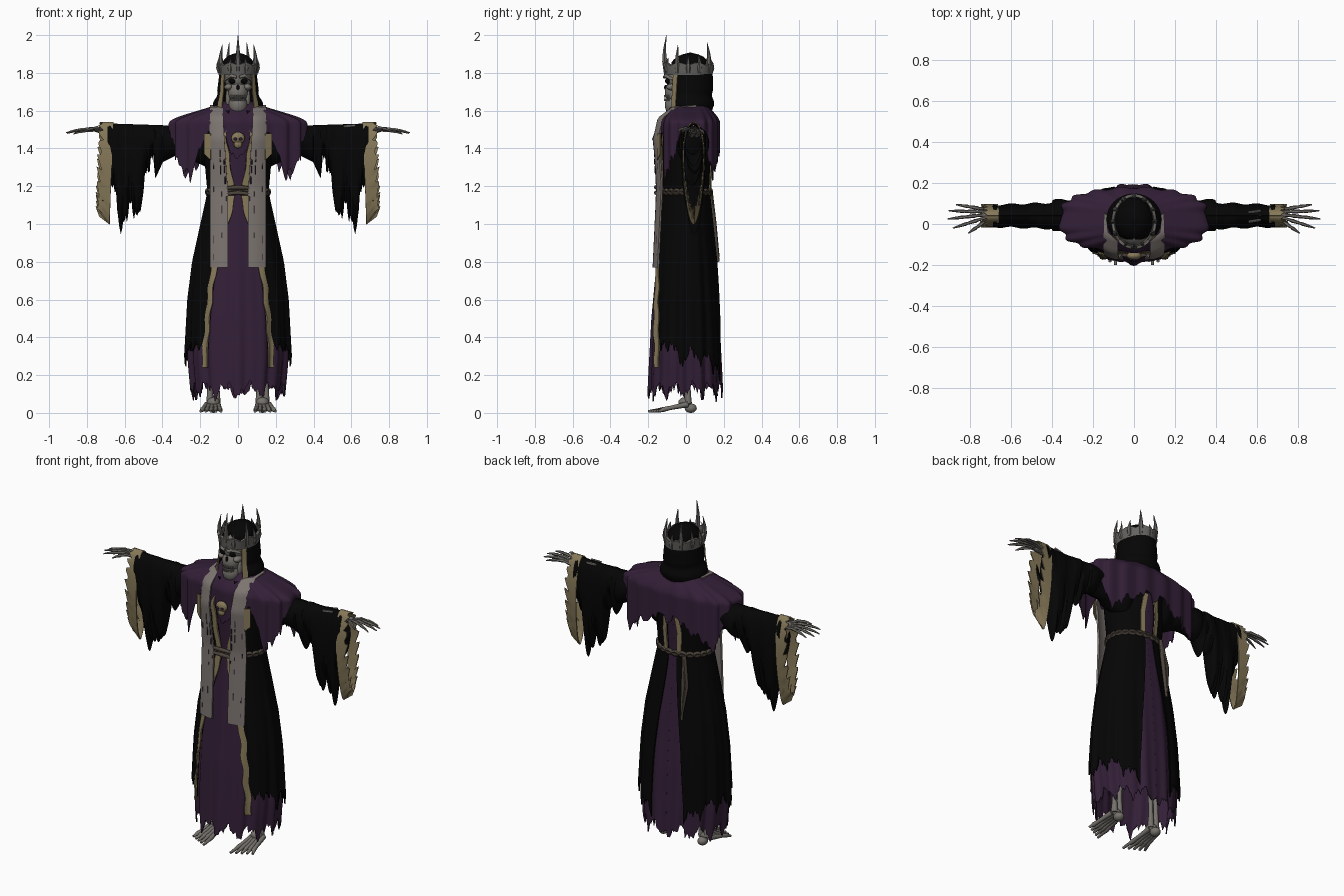
import bpy, bmesh, random
from math import sin, cos, pi, radians
from mathutils import Matrix

random.seed(4)
start_cube = bpy.data.objects.get("Cube")
if start_cube:
    bpy.data.objects.remove(start_cube)


def material(name, r, g, b):
    m = bpy.data.materials.new(name)
    m.use_nodes = True
    m.diffuse_color = (r, g, b, 1)
    shader = m.node_tree.nodes["Principled BSDF"]
    shader.inputs["Base Color"].default_value = (r, g, b, 1)
    shader.inputs["Roughness"].default_value = 0.9
    return m


black = material("black cloth", .0015, .0015, .0015)
purple = material("purple cloth", .033, .0135, .038)
beige = material("beige trim", .24, .19, .1)
grey = material("grey stole", .2, .175, .16)
bone = material("bone", .18, .168, .15)
iron = material("crown metal", .13, .125, .115)
rope = material("belt leather", .07, .055, .042)


def finish(obj, mat, mirror=False, thick=0):
    """Colour an object, apply its modifiers and smooth it."""
    obj.data.materials.append(mat)
    bpy.ops.object.select_all(action='DESELECT')
    obj.select_set(True)
    bpy.context.view_layer.objects.active = obj
    if obj.type == 'CURVE':
        bpy.ops.object.convert(target='MESH')
    obj = bpy.context.view_layer.objects.active
    if thick:
        mod = obj.modifiers.new("Solidify", 'SOLIDIFY')
        mod.thickness, mod.offset = thick, 0
    if mirror:
        mod = obj.modifiers.new("Mirror", 'MIRROR')
        mod.use_mirror_merge = False
    for mod in list(obj.modifiers):
        bpy.ops.object.modifier_apply(modifier=mod.name)
    bpy.ops.object.shade_smooth_by_angle(angle=radians(45))


def new_object(name, data):
    obj = bpy.data.objects.new(name, data)
    bpy.context.collection.objects.link(obj)
    return obj


def sheet(name, point, nu, nv, mat, mirror=False, thick=.006):
    """Cloth surface from a function of u and v, each from 0 to 1."""
    verts = [point(i / nu, j / nv) for j in range(nv + 1) for i in range(nu + 1)]
    row = nu + 1
    faces = [(j * row + i, j * row + i + 1, (j + 1) * row + i + 1, (j + 1) * row + i)
             for j in range(nv) for i in range(nu)]
    mesh = bpy.data.meshes.new(name)
    mesh.from_pydata(verts, [], faces)
    finish(new_object(name, mesh), mat, mirror, thick)


def rods(name, paths, mat, mirror=False, sides=2):
    """Tapered round bars; each path point is x, y, z, radius."""
    curve = bpy.data.curves.new(name, 'CURVE')
    curve.dimensions, curve.bevel_depth = '3D', 1
    curve.bevel_resolution, curve.use_fill_caps = sides, True
    for path in paths:
        spline = curve.splines.new('POLY')
        spline.points.add(len(path) - 1)
        for p, (x, y, z, r) in zip(spline.points, path):
            p.co, p.radius = (x, y, z, 1), r
    finish(new_object(name, curve), mat, mirror)


def balls(name, items, mat, mirror=False):
    """Ellipsoids from centre and radii."""
    bm = bmesh.new()
    for centre, radii in items:
        bmesh.ops.create_uvsphere(bm, u_segments=20, v_segments=12, radius=1,
                                  matrix=Matrix.Translation(centre) @ Matrix.Diagonal((*radii, 1)))
    mesh = bpy.data.meshes.new(name)
    bm.to_mesh(mesh)
    bm.free()
    finish(new_object(name, mesh), mat, mirror)


def lerp(a, b, t):
    return a + (b - a) * t


def table(rows, x):
    if x <= rows[0][0]:
        return rows[0][1]
    for (a, p), (b, q) in zip(rows, rows[1:]):
        if x <= b:
            return lerp(p, q, (x - a) / (b - a))
    return rows[-1][1]


def rag(a):
    """Torn-edge height, 0 at the hanging tips."""
    return .5 * abs(sin(a * 3.1)) + .3 * abs(sin(a * 7.3 + 1)) + .2 * abs(sin(a * 17 + 2))


# Robes: angle 0 faces the front
WIDTH = [(.05, .235), (.3, .258), (.6, .245), (.8, .222), (1, .18), (1.17, .143),
         (1.3, .155), (1.45, .17), (1.62, .1)]
DEPTH = [(.05, .195), (.5, .175), (.8, .15), (1.17, .11), (1.45, .125), (1.62, .09)]
FRONT = [(.25, .66), (.75, .5), (.95, .33), (1.15, .1), (1.25, .2), (1.5, .38)]
SLIT = [(.1, .45), (.6, .33), (1.1, .17), (1.3, .2), (1.5, .03)]
HEM = [(.6, .22), (.95, .3), (1.4, .2), (1.7, .23), (2.3, .2), (3.1, .08)]


def robe(a, z, grow):
    f = 1 + .045 * min(1, max(0, 1.2 - z)) * (.6 * cos(13 * a) + .4 * cos(22 * a))
    return ((table(WIDTH, z) + grow) * f * sin(a), -(table(DEPTH, z) + grow) * f * cos(a), z)


def under_robe(u, v):
    a = lerp(-pi, pi, u)
    return robe(a, lerp(1.6, .035 + .14 * rag(a * 2), v), 0)


def outer_robe(u, v):
    a = lerp(.5, pi - .3, u)
    z = lerp(1.6, table(HEM, a) + .13 * rag(a * 2.1), v)
    return robe(lerp(table(FRONT, z), pi - table(SLIT, z), u), z, .016)


def front_trim(u, v):
    z = lerp(1.5, .24, v)
    wide = table([(.3, .13), (.9, .12), (1.1, .22), (1.4, .2)], z)
    return robe(table(FRONT, z) + lerp(-.02, wide, u) + .02 * sin(z * 40), z, .022)


def back_trim(u, v):
    z = lerp(1.42, 1.18, v)
    return robe(pi - table(SLIT, z) - .16 * u, z, .022)


def chest_trim(u, v):
    return (lerp(.145, .178, u), lerp(-.15, -.135, u), lerp(1.48, 1.34 + .03 * u, v))


sheet("under_robe", under_robe, 180, 30, purple)
sheet("outer_robe", outer_robe, 110, 34, black, True)
sheet("robe_front_trim", front_trim, 3, 60, beige, True)
sheet("robe_back_trim", back_trim, 3, 10, beige, True)
sheet("chest_trim", chest_trim, 2, 6, beige, True)

# Shoulder mantle with torn hem, longest over the upper arms
FRONT_HEM = [(0, 1.22), (.18, 1.36), (.5, 1.37), (.68, 1.2), (.85, 1.19), (.95, 1.32), (1, 1.42)]
BACK_HEM = [(0, 1.28), (.3, 1.32), (.6, 1.2), (.85, 1.22), (.95, 1.32), (1, 1.42)]


def mantle(u, v):
    a = lerp(-pi, pi, u)
    s, c = sin(a), cos(a)
    hem = table(FRONT_HEM if c > 0 else BACK_HEM, abs(s)) + .13 * rag(a * 2 + .5)
    k = min(1, v / .55)
    f = sin(k * pi / 2)
    z = 1.645 - .115 * k ** .75
    if v > .55:
        z = lerp(z, min(hem, 1.5), (v - .55) / .45)
    fold = 1 + .03 * f * cos(17 * a)
    flat = abs(c) ** .6 * (1 if c > 0 else -1)
    return (s * lerp(.08, .355, f) * fold, .02 - flat * lerp(.085, .155, f) * fold, z)


sheet("shoulder_mantle", mantle, 180, 24, purple)

# Sleeves with long torn drapes
TOP = [(.1, 1.55), (.2, 1.53), (.3, 1.515), (.4, 1.52), (.7, 1.53)]
BOTTOM = [(.1, 1.27), (.2, 1.32), (.32, 1.37), (.4, 1.33), (.45, 1.22), (.5, 1.02), (.53, .94),
          (.61, .86), (.65, .98), (.68, 1.1)]


def sleeve(u, v):
    x, a = lerp(.1, .69, v), 2 * pi * u
    top, low = table(TOP, x), table(BOTTOM, x)
    if x > .44:
        low += .24 * rag(x * 11.3 + .1)
    k = (1 - cos(a)) / 2
    r = table([(.1, .08), (.35, .076), (.69, .062)], x) * (1 - .4 * k * (x > .4))
    return (x, .04 + r * sin(a) + .01 * k * sin(x * 55), lerp(top, low, k))


def cuff(u, v):
    a = 2 * pi * u
    k = (1 - cos(a)) / 2
    x = lerp(.66, .7 + .04 * rag(a * 3), v) + .02 * k
    return (x, .04 + (.068 - .03 * k) * sin(a), lerp(1.538, 1.0 + .12 * rag(a * 3) * v, k))


sheet("sleeve", sleeve, 32, 110, black, True)
sheet("sleeve_cuff", cuff, 64, 4, beige, True)

# Stole: two long bands over the chest
FALL = [(0, .03, 1.625), (.1, -.07, 1.615), (.19, -.145, 1.56), (.3, -.17, 1.45),
        (.55, -.152, 1.2), (1, -.172, .77)]


def stole(u, v):
    y = table([(t, y) for t, y, z in FALL], v)
    z = table([(t, z) for t, y, z in FALL], v)
    inner = table([(0, .085), (.25, .075), (.6, .052)], v)
    return (lerp(inner, .147, u), y + .025 * u * u, z)


sheet("stole", stole, 6, 50, grey, True, .01)
tears = []
for i in range(16):
    x, y, z = stole(random.choice((.1, .35, .8)), random.uniform(.3, .95))
    tears.append([(x, y - .004, z, .003), (x, y - .004, z - random.uniform(.02, .05), .003)])
rods("stole_tears", tears, purple, True, 0)

# Belt, knot and hanging cord
loops = []
for phase in (0, pi):
    loops.append([(.164 * sin(a), -.132 * cos(a), 1.17 + .01 * sin(12 * a + phase), .01)
                  for a in [2 * pi * i / 96 for i in range(97)]])
rods("belt", loops, rope)
rods("belt_knot", [[(-.06, -.15, 1.175 + d, .009), (0, -.158, 1.18 + d, .012),
                    (.06, -.15, 1.175 + d, .009)] for d in (-.015, .015)], rope)
rods("belt_cord", [[(-.08, .13, 1.17, .012), (-.085 - d, .15, 1, .012), (-.09, .17, .8 + d, .008)]
                   for d in (0, .025)], rope)

# Hood with trimmed face opening
HOOD_W = [(1.55, .148), (1.62, .128), (1.7, .108), (1.8, .095), (1.86, .078), (1.89, .05), (1.905, 0)]
OPEN = [(1.55, .5), (1.62, .75), (1.79, .85), (1.84, .3), (1.86, 0)]


def hood_at(a, z, grow=0):
    w = table(HOOD_W, z)
    return ((w + grow) * sin(a), .022 - (min(w * 1.2, .118) + grow) * cos(a), z)


def hood(u, v):
    z = lerp(1.55, 1.905, v)
    o = table(OPEN, z)
    return hood_at(lerp(o, 2 * pi - o, u), z, .006 * sin(z * 70) * (z < 1.7))


def hood_trim(u, v):
    z = lerp(1.56, 1.8, v)
    return hood_at(table(OPEN, z) + lerp(-.08, .16, u), z, .007)


sheet("hood", hood, 64, 36, black)
sheet("hood_trim", hood_trim, 3, 24, beige, True)

# Skull
balls("skull", [((0, -.02, 1.775), (.074, .09, .08)), ((0, -.066, 1.7), (.052, .046, .06)),
                ((0, -.062, 1.63), (.05, .05, .058))], bone)
balls("cheekbones", [((.05, -.072, 1.725), (.022, .032, .018)),
                     ((.052, -.045, 1.665), (.014, .028, .055))], bone, True)
balls("eye_sockets", [((.031, -.097, 1.757), (.019, .014, .015))], black, True)
balls("nose_hole", [((0, -.106, 1.722), (.008, .01, .015))], black)
rods("teeth", [[(.04 * sin(a), -.076 - .037 * cos(a), z, .005),
                (.04 * sin(a), -.076 - .037 * cos(a), z - .014, .004)]
               for z in (1.684, 1.664) for a in [i * .28 for i in range(-4, 5)]], bone, sides=1)
rods("neck_bones", [[(0, .0, 1.45, .03), (0, -.01, 1.65, .028)]], bone)
rods("brow", [[(.008, -.115, 1.778, .008), (.035, -.108, 1.785, .01), (.066, -.07, 1.765, .007)]], bone, True)


# Crown: band and uneven spikes
def crown_band(u, v):
    a = 2 * pi * u
    return ((.095 + .008 * v) * sin(a), .012 - (.12 + .008 * v) * cos(a),
            1.79 + .05 * v + .015 * v * abs(sin(4 * a)))


sheet("crown_band", crown_band, 64, 3, iron, thick=.014)
spikes = []
for deg, top in ((0, 2), (24, 1.88), (62, 1.95), (90, 1.89), (118, 1.9), (150, 1.96), (180, 1.88)):
    for side in ((1,) if deg in (0, 180) else (1, -1)):
        a = radians(deg) * side
        spikes.append([((.098 + lean) * sin(a), .012 - (.12 + lean) * cos(a), lerp(1.8, top, t), r)
                       for t, lean, r in ((0, 0, .011), (.3, .005, .015), (.6, .006, .009), (1, -.004, .001))])
rods("crown_spikes", spikes, iron, sides=1)

# Chest medallion in the form of a small skull
balls("medallion", [((0, -.155, 1.455), (.036, .02, .032)), ((0, -.158, 1.422), (.022, .016, .022))], beige)
balls("medallion_eyes", [((.014, -.173, 1.45), (.009, .006, .008))], purple, True)

# Hands and forearms
fingers = []
for i, (tip, reach) in enumerate(((-.045, .81), (-.02, .885), (.025, .91), (.065, .905), (.095, .87))):
    y = .025 + .011 * i
    fingers.append([(lerp(.71, reach, t), lerp(y, tip, t), 1.495 + h - .003 * i, r)
                    for t, h, r in ((0, 0, .01), (.3, .012, .007), (.36, .014, .01), (.6, .01, .007),
                                    (.65, .009, .009), (.84, .003, .006), (1, -.006, .003))])
rods("hand_bones", fingers, bone, True, 1)
balls("wrist_bones", [((.71, .043, 1.492), (.035, .03, .014))], bone, True)
rods("forearm_bones", [[(.4, y, 1.47, .014), (.55, y, 1.485, .01), (.7, y, 1.49, .014)] for y in (.03, .055)],
     bone, True)
rods("bared_arm_bones", [[(.56, y, 1.517, .007), (.62, y + .01, 1.522, .007)] for y in (.01, .03, .055)], bone)

# Feet and shins
toes = []
for i in range(5):
    x, tip = .105 + .015 * i, .09 + .027 * i
    toes.append([(x, .01, .045, .015), (lerp(x, tip, .5), -.085, .026, .011), (lerp(x, tip, .7), -.12, .018, .013),
                 (lerp(x, tip, .85), -.155 + .007 * i, .014, .009), (tip, -.2 + .014 * i, .008, .007)])
rods("foot_bones", toes, bone, True)
balls("heel", [((.13, .025, .025), (.028, .032, .025)), ((.13, -.005, .055), (.034, .036, .028))], bone, True)
rods("shin_bones", [[(x, .01, .05, .02), (x, .01, .15, .013), (x - .01, .01, .5, .018)] for x in (.112, .148)],
     bone, True)
